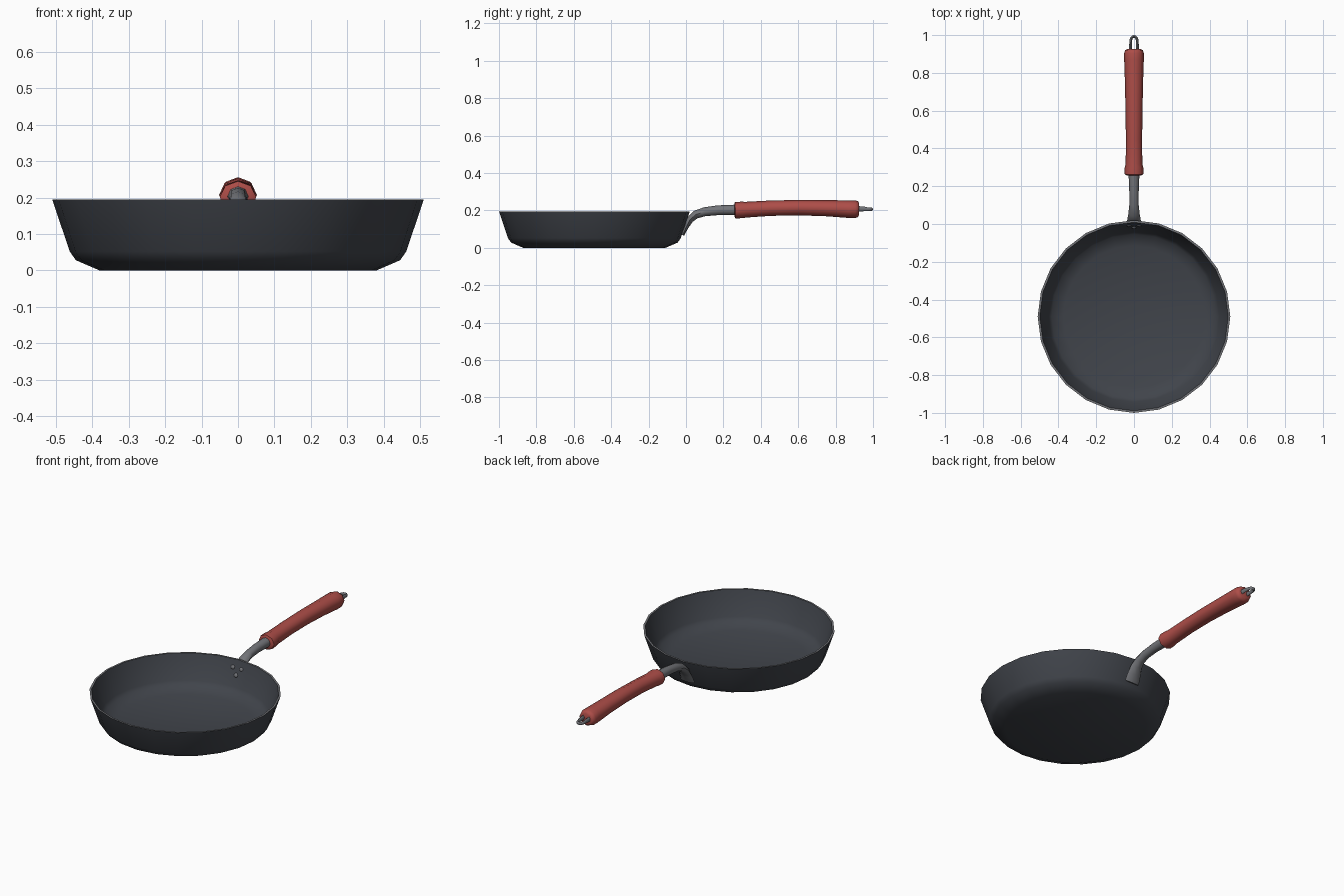
import bpy, bmesh, math
from mathutils import Vector

if "Cube" in bpy.data.objects:
    bpy.data.objects.remove(bpy.data.objects["Cube"])

CY = -0.49      # centre of the pan in y
SIDES = 24


def material(name, rgb):
    m = bpy.data.materials.new(name)
    m.diffuse_color = (*rgb, 1)
    m.use_nodes = True
    m.node_tree.nodes["Principled BSDF"].inputs["Base Color"].default_value = m.diffuse_color
    return m


COATING = material("dark coating", (0.052, 0.058, 0.070))
STEEL = material("grey steel", (0.17, 0.175, 0.19))
RED = material("red grip", (0.42, 0.075, 0.065))


def finish(name, bm, mats, angle=40):
    bmesh.ops.recalc_face_normals(bm, faces=bm.faces)
    mesh = bpy.data.meshes.new(name)
    bm.to_mesh(mesh)
    bm.free()
    for m in mats:
        mesh.materials.append(m)
    ob = bpy.data.objects.new(name, mesh)
    bpy.context.collection.objects.link(ob)
    bpy.ops.object.select_all(action='DESELECT')
    ob.select_set(True)
    bpy.context.view_layer.objects.active = ob
    bpy.ops.object.shade_smooth_by_angle(angle=math.radians(angle))
    return ob


def bridge(bm, rings):
    """Join neighbouring rings of vertices with quads; return faces per band."""
    bands = []
    for a, b in zip(rings, rings[1:]):
        n = len(a)
        bands.append([bm.faces.new((a[i], a[(i + 1) % n], b[(i + 1) % n], b[i])) for i in range(n)])
    return bands


def sweep(name, stations, across, mat, sides=8, angle=50):
    """Loft elliptical sections; station = (point, radius along 'across', other radius)."""
    bm = bmesh.new()
    across = Vector(across)
    pts = [Vector(s[0]) for s in stations]
    rings = []
    for i, (p, ra, rb) in enumerate(stations):
        t = (pts[min(i + 1, len(pts) - 1)] - pts[max(i - 1, 0)]).normalized()
        n = across.cross(t)
        rings.append([bm.verts.new(pts[i] + across * ra * math.cos(a) + n * rb * math.sin(a))
                      for a in (2 * math.pi * k / sides for k in range(sides))])
    bridge(bm, rings)
    bm.faces.new(rings[0])
    bm.faces.new(rings[-1])
    return finish(name, bm, [mat], angle)


# Pan body: outer wall, bare rim, inner wall, each end closed by a disc
profile = [(0.38, 0.0), (0.445, 0.028), (0.462, 0.052), (0.51, 0.195),
           (0.499, 0.195), (0.452, 0.056), (0.436, 0.036), (0.375, 0.011)]
bm = bmesh.new()
rings = [[bm.verts.new((r * math.cos(a), CY + r * math.sin(a), z))
          for a in (2 * math.pi * k / SIDES for k in range(SIDES))] for r, z in profile]
bands = bridge(bm, rings)
for f in bands[3]:
    f.material_index = 1
bm.faces.new(rings[0])
bm.faces.new(rings[-1])
finish("pan_body", bm, [COATING, STEEL], 45)

# Steel neck: flared foot on the wall, then curving out into the grip
neck = [(-0.018, 0.068, 0.047, 0.008), (0.001, 0.110, 0.043, 0.012),
        (0.021, 0.150, 0.036, 0.018), (0.052, 0.178, 0.030, 0.022),
        (0.100, 0.193, 0.025, 0.024), (0.170, 0.201, 0.025, 0.026),
        (0.270, 0.203, 0.029, 0.028)]
sweep("handle_neck", [((0, y, z), w, h) for y, z, w, h in neck], (1, 0, 0), STEEL)

# Red grip: eight-sided, waisted, with rounded ends
grip = [(0.258, 0.201, 0.040, 0.034), (0.264, 0.201, 0.050, 0.044),
        (0.300, 0.203, 0.049, 0.044), (0.320, 0.204, 0.044, 0.042),
        (0.450, 0.212, 0.043, 0.041), (0.600, 0.215, 0.045, 0.041),
        (0.750, 0.212, 0.048, 0.043), (0.870, 0.207, 0.052, 0.047),
        (0.905, 0.207, 0.052, 0.047), (0.920, 0.207, 0.047, 0.042),
        (0.926, 0.207, 0.036, 0.030)]
sweep("grip", [((0, y, z), w, h) for y, z, w, h in grip], (1, 0, 0), RED)

# Hanging loop: a bent rod, thinner at its tip
loop = []
for side in (-1, 1):
    leg = [((side * 0.019, 0.915, 0.209), 0.015, 0.008), ((side * 0.018, 0.955, 0.208), 0.012, 0.007)]
    loop.append(leg if side < 0 else leg[::-1])
arc = [((-0.016 * math.cos(a), 0.977 + 0.016 * math.sin(a), 0.206), 0.009, 0.007)
       for a in (math.pi * k / 6 for k in range(7))]
sweep("hanging_loop", loop[0] + arc + loop[1], (0, 0, 1), STEEL)

# Three rivet heads on the inner wall
slope = Vector((0, -0.143, 0.048)).normalized()
for i, (x, z) in enumerate([(-0.028, 0.152), (0.028, 0.152), (0, 0.115)]):
    r = 0.452 + (z - 0.056) * 0.338
    bm = bmesh.new()
    bmesh.ops.create_uvsphere(bm, u_segments=10, v_segments=6, radius=0.013)
    for v in bm.verts:
        v.co.z *= 0.6
    bmesh.ops.rotate(bm, verts=bm.verts, matrix=slope.to_track_quat('Z', 'Y').to_matrix())
    bmesh.ops.translate(bm, verts=bm.verts, vec=(x, CY + math.sqrt(r * r - x * x), z))
    finish(f"rivet_{i + 1}", bm, [STEEL], 60)
